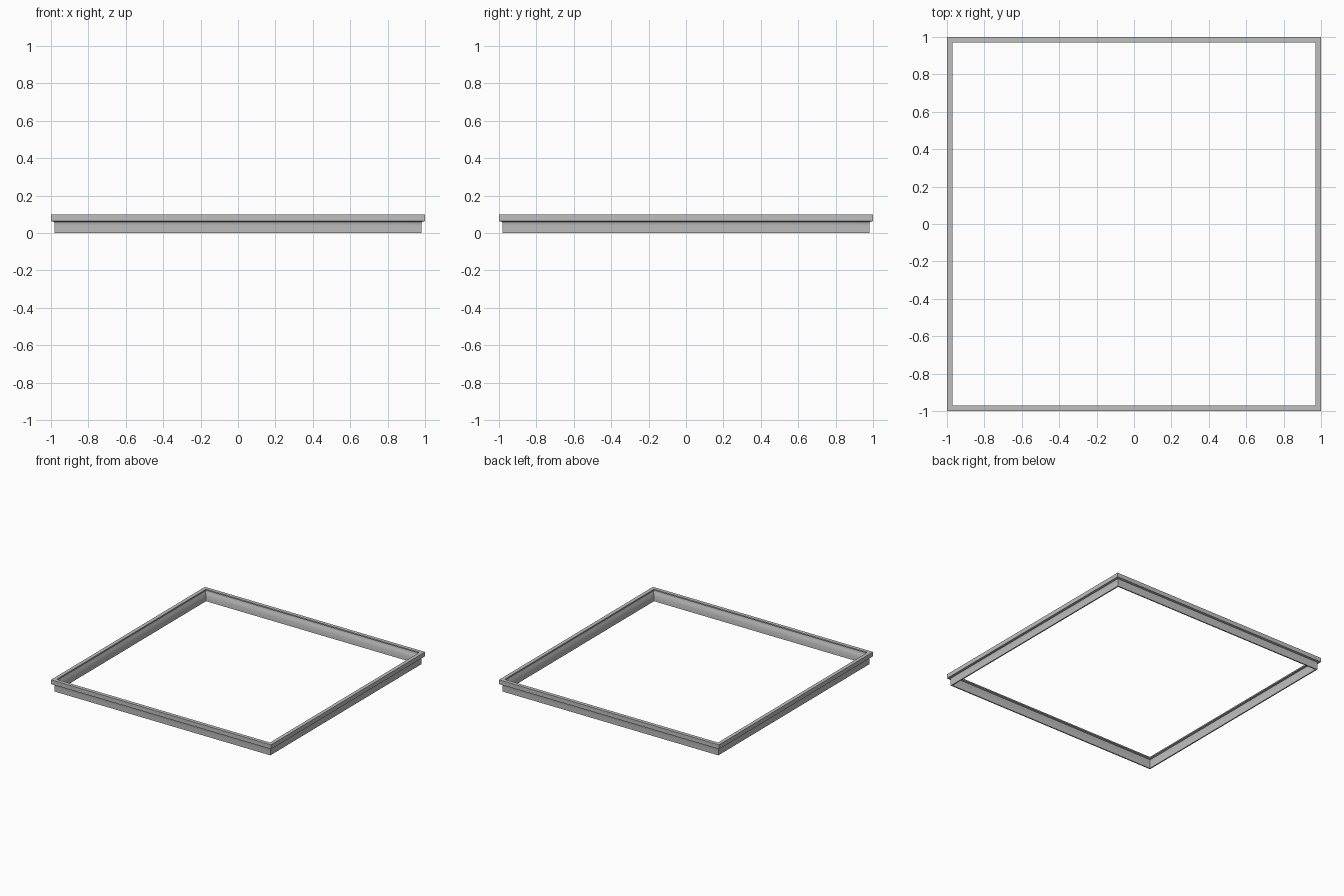
import bpy
import bmesh
import math

cube = bpy.data.objects.get("Cube")
if cube:
    bpy.data.objects.remove(cube, do_unlink=True)

# Plain grey metal
grey = bpy.data.materials.new("light_grey")
grey.use_nodes = True
colour = (0.52, 0.52, 0.52, 1)
grey.diffuse_color = colour
grey.node_tree.nodes["Principled BSDF"].inputs["Base Color"].default_value = colour

# Moulding section: distance from centre, height
section = [
    (1, .099), (1, .064), (.984, .06), (.981, .052), (.98, .04), (.98, 0),
    (.97, 0), (.971, .02), (.973, .038), (.976, .052), (.981, .065),
    (.986, .077), (.985, .085), (.97, .089), (.97, .099),
]
corners = [(-1, -1), (1, -1), (1, 1), (-1, 1)]

# Square frame: the section swept round four mitred corners
bm = bmesh.new()
rings = [[bm.verts.new((sx * r, sy * r, z)) for r, z in section]
         for sx, sy in corners]
count = len(section)
for i, ring in enumerate(rings):
    following = rings[(i + 1) % len(rings)]
    for j in range(count):
        k = (j + 1) % count
        bm.faces.new((ring[j], ring[k], following[k], following[j]))
bmesh.ops.recalc_face_normals(bm, faces=bm.faces)
mesh = bpy.data.meshes.new("square_frame")
bm.to_mesh(mesh)
bm.free()
mesh.materials.append(grey)

frame = bpy.data.objects.new("square_frame", mesh)
bpy.context.collection.objects.link(frame)
bpy.ops.object.select_all(action="DESELECT")
frame.select_set(True)
bpy.context.view_layer.objects.active = frame
bpy.ops.object.shade_smooth_by_angle(angle=math.radians(30))
